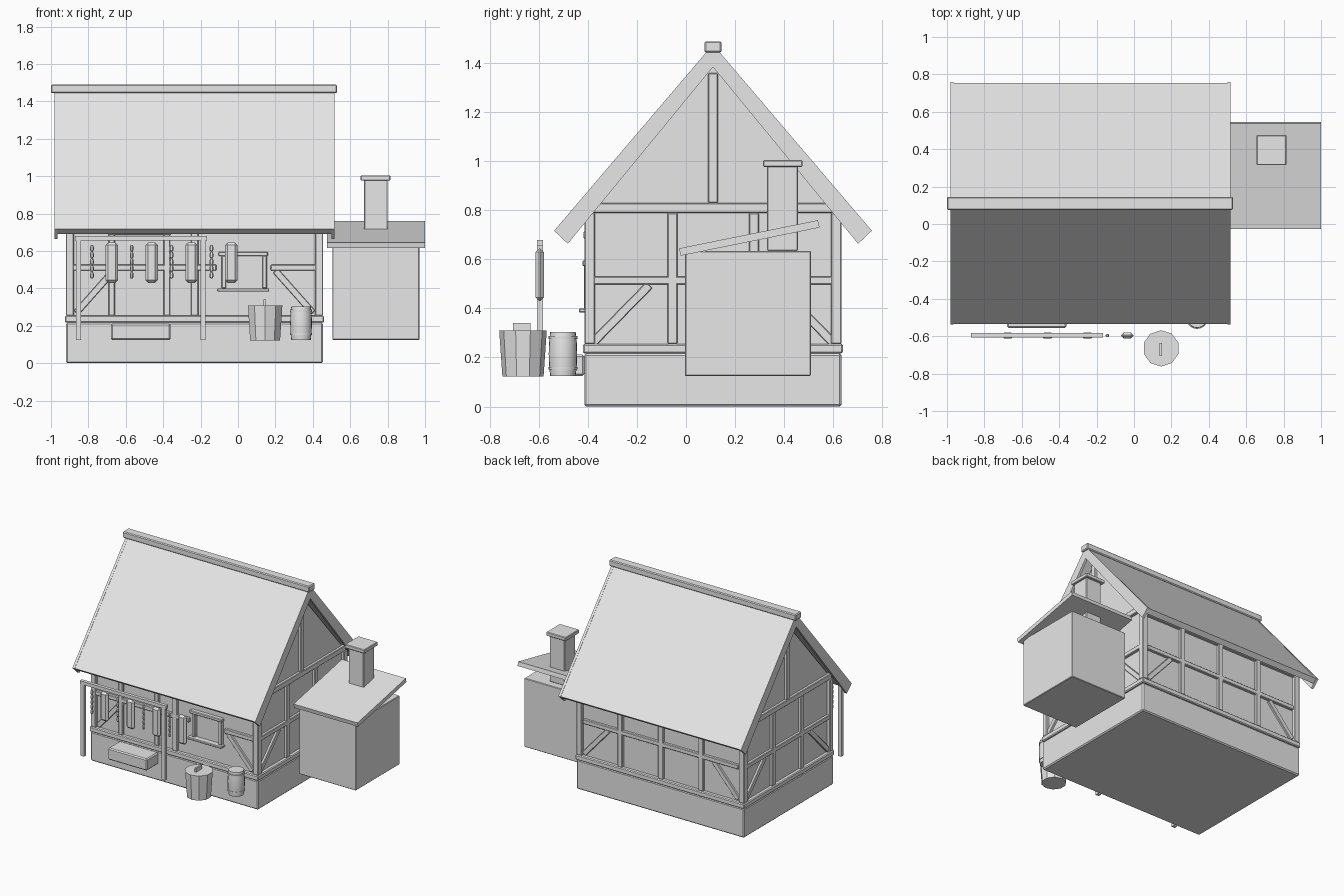
import bpy, bmesh, math
from mathutils import Vector

cube = bpy.data.objects.get("Cube")
if cube:
    bpy.data.objects.remove(cube, do_unlink=True)

grey = bpy.data.materials.new("plain grey")
grey.use_nodes = True
grey.diffuse_color = (0.8, 0.8, 0.8, 1)
grey.node_tree.nodes["Principled BSDF"].inputs["Base Color"].default_value = (0.8, 0.8, 0.8, 1)


def finish(name, bm, bevel=0.0, smooth=False):
    bmesh.ops.recalc_face_normals(bm, faces=bm.faces)
    mesh = bpy.data.meshes.new(name)
    bm.to_mesh(mesh)
    bm.free()
    mesh.materials.append(grey)
    ob = bpy.data.objects.new(name, mesh)
    bpy.context.collection.objects.link(ob)
    if bevel:
        mod = ob.modifiers.new("edge", "BEVEL")
        mod.width, mod.segments = bevel, 1
    if smooth:
        bpy.ops.object.select_all(action="DESELECT")
        ob.select_set(True)
        bpy.context.view_layer.objects.active = ob
        bpy.ops.object.shade_smooth_by_angle(angle=math.radians(35))
    return ob


def box(name, x, y, z, bevel=0.004):
    """Box from (low, high) pairs on each axis."""
    bm = bmesh.new()
    bmesh.ops.create_cube(bm, size=1)
    for v in bm.verts:
        v.co = Vector([r[0] if c < 0 else r[1] for c, r in zip(v.co, (x, y, z))])
    return finish(name, bm, bevel)


def prism(name, outline, x0, x1):
    """Outline in (y, z) pushed along x."""
    bm = bmesh.new()
    face = bm.faces.new([bm.verts.new((x0, y, z)) for y, z in outline])
    new = bmesh.ops.extrude_face_region(bm, geom=[face])["geom"]
    bmesh.ops.translate(bm, vec=(x1 - x0, 0, 0),
                        verts=[g for g in new if isinstance(g, bmesh.types.BMVert)])
    return finish(name, bm)


def beam(name, a, b, width, out, depth):
    """Slanted timber from a to b; out is the wall normal."""
    a, b, n = Vector(a), Vector(b), Vector(out)
    d = (b - a).normalized()
    s = n.cross(d)
    bm = bmesh.new()
    bmesh.ops.create_cube(bm, size=1)
    for v in bm.verts:
        c = v.co.copy()
        v.co = (a + b) / 2 + d * c.x * (b - a).length + s * c.y * width + n * c.z * depth
    return finish(name, bm, 0.003)


def lathe(name, x, y, profile, sides, smooth=False, turn=0.0):
    """Closed solid from (radius, z) rings."""
    bm = bmesh.new()
    rings = []
    for r, z in profile:
        angles = [turn + 2 * math.pi * i / sides for i in range(sides)]
        rings.append([bm.verts.new((x + r * math.cos(t), y + r * math.sin(t), z)) for t in angles])
    for low, high in zip(rings, rings[1:]):
        for i in range(sides):
            j = (i + 1) % sides
            bm.faces.new((low[i], low[j], high[j], high[i]))
    bm.faces.new(rings[0])
    bm.faces.new(rings[-1])
    return finish(name, bm, 0, smooth)


# House extents
X0, X1, Y0, Y1 = -0.92, 0.455, -0.415, 0.635
CY = 0.11
T, INSET = 0.043, 0.022
LOW, PLATE = 0.255, 0.79

# Foundation, sill and wall core
box("foundation", (X0, X1), (Y0, Y1), (0, 0.217), 0.008)
box("sill_beam", (X0 - 0.005, X1 + 0.005), (Y0 - 0.006, Y1 + 0.006), (0.217, LOW), 0.006)
prism("walls", [(Y0 + INSET, 0.22), (Y1 - INSET, 0.22), (Y1 - INSET, 0.81),
                (CY, 1.39), (Y0 + INSET, 0.81)], X0 + INSET, X1 - INSET)

# Corner posts
for x in (X0, X1 - T):
    for y in (Y0, Y1 - T):
        box("corner_post", (x, x + T), (y, y + T), (LOW, PLATE))

# Gable timbers, the same on both ends
for x, side in ((X0 + 0.002, -1), (X1 - T - 0.002, 1)):
    span = (x, x + T)
    for c in (-0.055, 0.277):
        box("gable_post", span, (c - 0.02, c + 0.02), (LOW, PLATE))
    box("gable_rail", span, (Y0 + 0.02, Y1 - 0.02), (0.497, 0.53))
    box("gable_tie_beam", span, (Y0 + 0.02, Y1 - 0.02), (PLATE, 0.83))
    box("king_post", span, (CY - 0.02, CY + 0.02), (0.83, 1.36))
    for m in (-1, 1):
        beam("gable_brace", (x + T / 2, CY + m * 0.49, 0.26),
             (x + T / 2, CY + m * 0.26, 0.495), 0.035, (side, 0, 0), 0.034)

# Long wall timbers
for y, out in ((Y0 + 0.002, -1), (Y1 - T - 0.002, 1)):
    span = (y, y + T)
    box("wall_plate", (X0 + 0.02, X1 - 0.02), span, (0.755, 0.795))
    for a, b in (((X0 + 0.05, X1 - 0.05),) if out > 0 else ((X0 + 0.03, -0.115), (0.175, X1 - 0.03))):
        box("wall_rail", (a, b), span, (0.495, 0.527))
    for c in ((-0.563, -0.2325, 0.1) if out > 0 else (-0.2325,)):
        box("wall_post", (c - 0.02, c + 0.02), span, (LOW, PLATE))
    for corner, m in ((X0 + 0.055, 1), (X1 - 0.055, -1)):
        beam("wall_brace", (corner, y + T / 2, 0.27), (corner + m * 0.2, y + T / 2, 0.495),
             0.035, (0, out, 0), 0.034)

# Door frame and front step
for c in (-0.675, -0.38):
    box("door_post", (c - 0.017, c + 0.017), (Y0 + 0.001, Y0 + T), (LOW, 0.7))
box("door_lintel", (-0.69, -0.36), (Y0 - 0.004, Y0 + T), (0.685, 0.715))
box("front_step", (-0.68, -0.36), (-0.555, Y0), (0.125, 0.212), 0.008)

# Front window
for a in (-0.088, 0.13):
    box("window_side", (a, a + 0.025), (Y0 - 0.002, Y0 + 0.03), (0.4, 0.575))
box("window_header", (-0.105, 0.16), (Y0 - 0.008, Y0 + 0.03), (0.573, 0.595))
box("window_sill", (-0.112, 0.167), (Y0 - 0.022, Y0 + 0.03), (0.383, 0.4))

# Roof slopes, barge boards and ridge
for m in (-1, 1):
    def half(points):
        return [(CY + m * d, z) for d, z in points]
    prism("roof_slope", half([(0.645, 0.717), (0.615, 0.692), (0, 1.41), (0, 1.475)]), -0.98, 0.515)
    for x in (-0.982, 0.499):
        prism("barge_board", half([(0.648, 0.717), (0.592, 0.664), (0, 1.385), (0, 1.477)]), x, x + 0.018)
box("ridge_cap", (-1, 0.53), (CY - 0.035, CY + 0.035), (1.444, 1.49), 0.006)

# Side annex with lean-to roof and chimney
box("annex", (0.505, 0.97), (-0.005, 0.51), (0.125, 0.635))
prism("annex_roof", [(-0.022, 0.615), (0.545, 0.73), (0.538, 0.76), (-0.028, 0.645)], 0.475, 1.0)
box("chimney", (0.675, 0.8), (0.33, 0.457), (0.635, 0.985))
box("chimney_cap", (0.655, 0.815), (0.315, 0.475), (0.977, 1.005))

# Drying rack
RY = (-0.608, -0.583)
for a in (-0.866, -0.2):
    box("rack_leg", (a, a + 0.027), RY, (0.125, 0.68), 0)
box("rack_bar", (-0.872, -0.165), RY, (0.655, 0.68), 0)

# Hanging hams and strings of links
for i in range(4):
    x = -0.675 + i * 0.213
    box("hanging_ham", (x - 0.033, x + 0.033), (-0.613, -0.58), (0.43, 0.645), 0.014)
    x -= 0.106
    for k in range(5):
        z = 0.453 + k * 0.036
        lathe("hanging_link", x, -0.596, [(0.005, z), (0.01, z + 0.008), (0.01, z + 0.025), (0.005, z + 0.036)], 6)

# Chopping block with wedge
lathe("chopping_block", 0.145, -0.665, [(0.084, 0.122), (0.097, 0.31)], 10, turn=math.pi / 10)
box("wedge", (0.137, 0.15), (-0.705, -0.635), (0.3, 0.34), 0)

# Barrel with hoops
lathe("barrel", 0.337, -0.502, [(0.052, 0.125), (0.057, 0.17), (0.058, 0.215), (0.057, 0.26), (0.052, 0.304)], 20, True)
for z in (0.15, 0.275):
    lathe("barrel_hoop", 0.337, -0.502, [(0.059, z), (0.059, z + 0.012)], 20, True)
